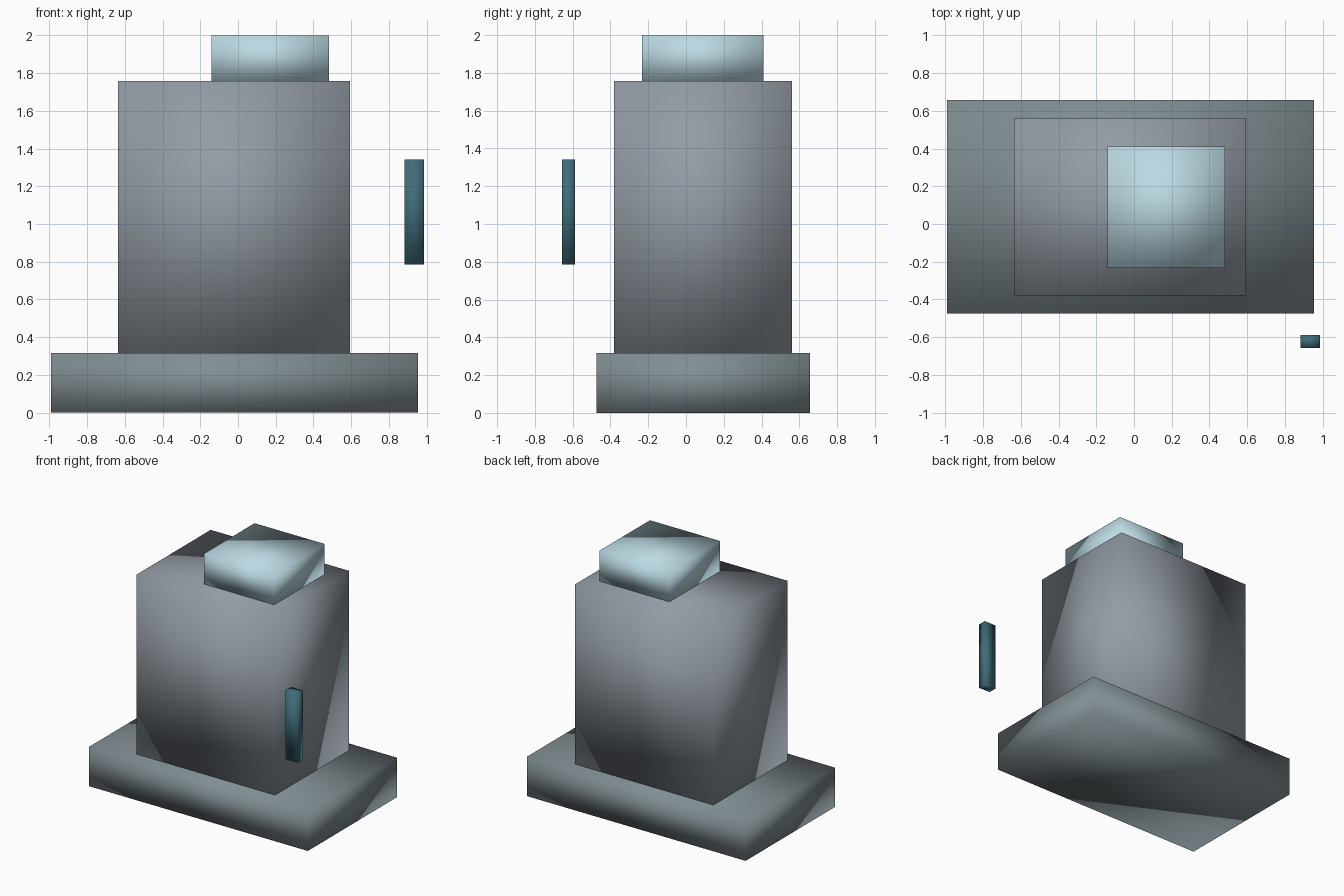
import bpy

if "Cube" in bpy.data.objects:
    bpy.data.objects.remove(bpy.data.objects["Cube"])


def material(name, rgb):
    mat = bpy.data.materials.new(name)
    mat.diffuse_color = (*rgb, 1)
    mat.use_nodes = True
    mat.node_tree.nodes["Principled BSDF"].inputs["Base Color"].default_value = mat.diffuse_color
    return mat


def box(name, x, y, z, mat):
    """Smooth-shaded box spanning the given (min, max) ranges."""
    spans = (x, y, z)
    bpy.ops.mesh.primitive_cube_add(size=1)
    obj = bpy.context.object
    obj.name = name
    for v in obj.data.vertices:
        v.co = [lo if c < 0 else hi for c, (lo, hi) in zip(v.co, spans)]
    bpy.ops.object.shade_smooth()
    obj.data.materials.append(mat)
    return obj


# Wide plinth
box("base", (-0.99, 0.953), (-0.475, 0.657), (0, 0.316),
    material("base_grey", (0.22, 0.27, 0.29)))

# Main block
box("body", (-0.635, 0.595), (-0.38, 0.56), (0.316, 1.757),
    material("body_grey", (0.29, 0.33, 0.37)))

# Pale block on top
box("cap", (-0.14, 0.483), (-0.232, 0.41), (1.757, 2.0),
    material("pale_blue", (0.50, 0.70, 0.77)))

# Floating handle at the front right
box("handle", (0.882, 0.987), (-0.657, -0.588), (0.786, 1.341),
    material("teal", (0.05, 0.15, 0.19)))
